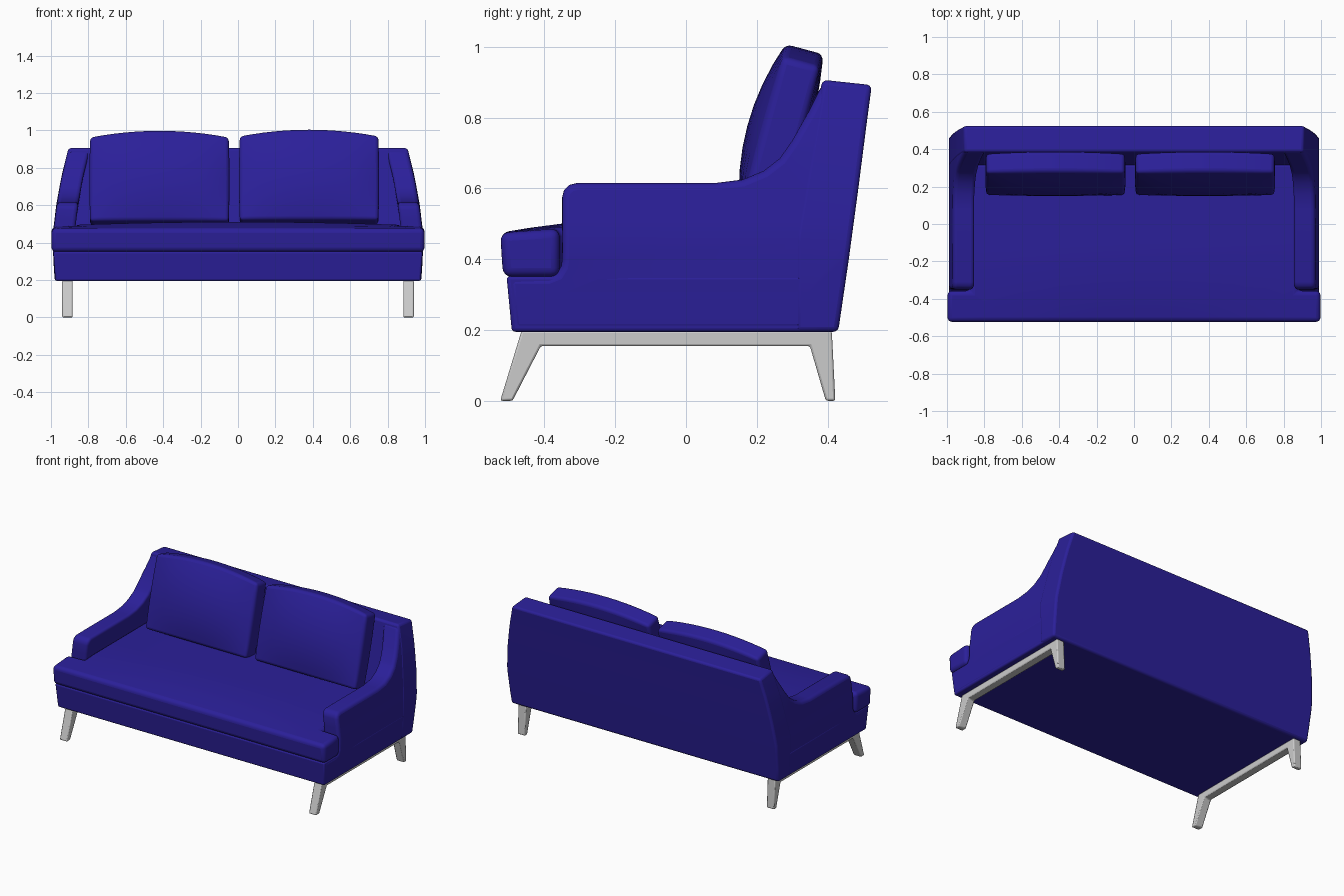
import bpy, bmesh, math
from mathutils import Vector

if "Cube" in bpy.data.objects:
    bpy.data.objects.remove(bpy.data.objects["Cube"])

fabric = bpy.data.materials.new("blue_fabric")
fabric.diffuse_color = (0.024, 0.014, 0.32, 1)
fabric.use_nodes = True
fabric.node_tree.nodes["Principled BSDF"].inputs["Base Color"].default_value = fabric.diffuse_color


def prism(name, pts, axis, lo, hi, cuts=(), warp=None, bevel=0.015, segs=3, mat=None):
    """Extrude a profile along an axis, slice it, bend it with warp(), round the edges."""
    place = {'x': lambda a, b, d: (d, a, b),
             'y': lambda a, b, d: (a, d, b),
             'z': lambda a, b, d: (a, b, d)}[axis]
    bm = bmesh.new()
    ends = [[bm.verts.new(place(a, b, d)) for a, b in pts] for d in (lo, hi)]
    n = len(pts)
    bm.faces.new(ends[0])
    bm.faces.new(ends[1][::-1])
    for i in range(n):
        j = (i + 1) % n
        bm.faces.new((ends[0][j], ends[0][i], ends[1][i], ends[1][j]))
    for ax, values in cuts:
        for v in values:
            normal = Vector([float(ax == k) for k in 'xyz'])
            geom = bm.verts[:] + bm.edges[:] + bm.faces[:]
            bmesh.ops.bisect_plane(bm, geom=geom, plane_co=normal * v, plane_no=normal, dist=1e-5)
    if warp:
        for v in bm.verts:
            v.co = warp(v.co.copy())
    bmesh.ops.recalc_face_normals(bm, faces=bm.faces[:])
    me = bpy.data.meshes.new(name)
    bm.to_mesh(me)
    bm.free()
    ob = bpy.data.objects.new(name, me)
    bpy.context.collection.objects.link(ob)
    if mat:
        me.materials.append(mat)
    mod = ob.modifiers.new("round_edges", 'BEVEL')
    mod.width, mod.segments = bevel, segs
    mod.limit_method, mod.angle_limit = 'ANGLE', math.radians(42)
    mod.use_clamp_overlap = False
    bpy.context.view_layer.objects.active = ob
    ob.select_set(True)
    bpy.ops.object.shade_smooth_by_angle(angle=math.radians(35))
    ob.select_set(False)
    return ob


# Half width of the body at each height: bellied low down, leaning in at the top
WIDTH = [(0.0, 0.98), (0.2, 0.98), (0.35, 0.99), (0.45, 0.99), (0.6, 0.972), (0.75, 0.945), (0.91, 0.905)]


def half_width(z):
    for (z0, w0), (z1, w1) in zip(WIDTH, WIDTH[1:]):
        if z <= z1:
            return w0 + (w1 - w0) * (z - z0) / (z1 - z0)
    return WIDTH[-1][1]


def lean(inset):
    """Shift x so that |x| = 1 lands on the body outline."""
    def warp(c):
        s = 1 if c.x > 0 else -1
        c.x += s * (half_width(c.z) - 1 - inset)
        return c
    return warp


levels = [('z', (0.28, 0.45, 0.52, 0.70, 0.77, 0.86))]

# Arms: full side panels with swept-up top edge
arm = [(-0.49, 0.197), (-0.505, 0.35), (-0.39, 0.35), (-0.365, 0.36), (-0.353, 0.38), (-0.35, 0.40),
       (-0.35, 0.575), (-0.345, 0.595), (-0.33, 0.61), (-0.31, 0.615), (0.08, 0.615), (0.16, 0.625),
       (0.22, 0.65), (0.265, 0.685), (0.30, 0.735), (0.345, 0.815), (0.385, 0.895),
       (0.46, 0.89), (0.38, 0.197)]
for side, s in (("right", 1), ("left", -1)):
    prism(side + "_arm", arm, 'x', s * 0.885, s, levels, lean(0.002), 0.02, 4, fabric)

# Back panel
back = [(0.385, 0.907), (0.525, 0.892), (0.51, 0.78), (0.487, 0.60), (0.46, 0.40), (0.43, 0.195),
        (0.31, 0.195), (0.31, 0.47)]
prism("back", back, 'x', -1, 1, levels, lean(0), 0.014, 3, fabric)

# Base box under the seat
base = [(-0.492, 0.195), (-0.507, 0.352), (0.40, 0.352), (0.40, 0.195)]
prism("base", base, 'x', -1, 1, [('z', (0.28,))], lean(0.003), 0.01, 3, fabric)


# T-shaped seat cushion with a crowned top
def crown(c):
    if c.z > 0.4:
        c.z += 0.036 * min(1, (c.y + 0.525) / 0.22) * (1 - 0.6 * c.x ** 2)
    elif c.y < -0.5:
        c.y += 0.008
    return c


half = [(0.997, -0.525), (0.997, -0.357), (0.875, -0.357), (0.875, 0.33)]
seat = half + [(-x, y) for x, y in reversed(half)]
prism("seat_cushion", seat, 'z', 0.35, 0.475,
      [('x', [k * 0.2 for k in range(-4, 5)]), ('y', (-0.44, -0.27, -0.1, 0.1))],
      crown, 0.025, 4, fabric)


# Back cushions: bulging front, arched top, leaning back
W, H, T = 0.74, 0.465, 0.11


def plump(c):
    u, v = c.x / (W / 2), c.z / (H / 2)
    bulge = 0.045 if c.y < 0 else 0.02
    c.y += math.copysign(bulge, c.y) * (1 - u * u) ** 0.7 * (1 - v * v) if abs(u) < 1 else 0
    c.z += 0.037 * (1 - u * u) * (v + 1) / 2
    c.x *= 1 + 0.012 * (1 - v * v)
    return c


rect = [(-W / 2, -H / 2), (W / 2, -H / 2), (W / 2, H / 2), (-W / 2, H / 2)]
for name, x, z in (("left_back_cushion", -0.42, 0.727), ("right_back_cushion", 0.38, 0.733)):
    ob = prism(name, rect, 'y', -T / 2, T / 2,
               [('x', [k * W / 12 for k in range(-5, 6)]), ('z', [k * H / 8 for k in range(-3, 4)])],
               plump, 0.018, 4, fabric)
    ob.location = (x, 0.265, z)
    ob.rotation_euler.x = math.radians(-15)

# Leg frames: splayed front and rear legs joined by a rail
frame = [(-0.525, 0), (-0.49, 0), (-0.41, 0.155), (0.35, 0.155), (0.395, 0), (0.422, 0),
         (0.412, 0.197), (-0.465, 0.197)]
for side, s in (("right", 1), ("left", -1)):
    prism(side + "_leg_frame", frame, 'x', s * 0.885, s * 0.94, bevel=0.006, segs=2)
